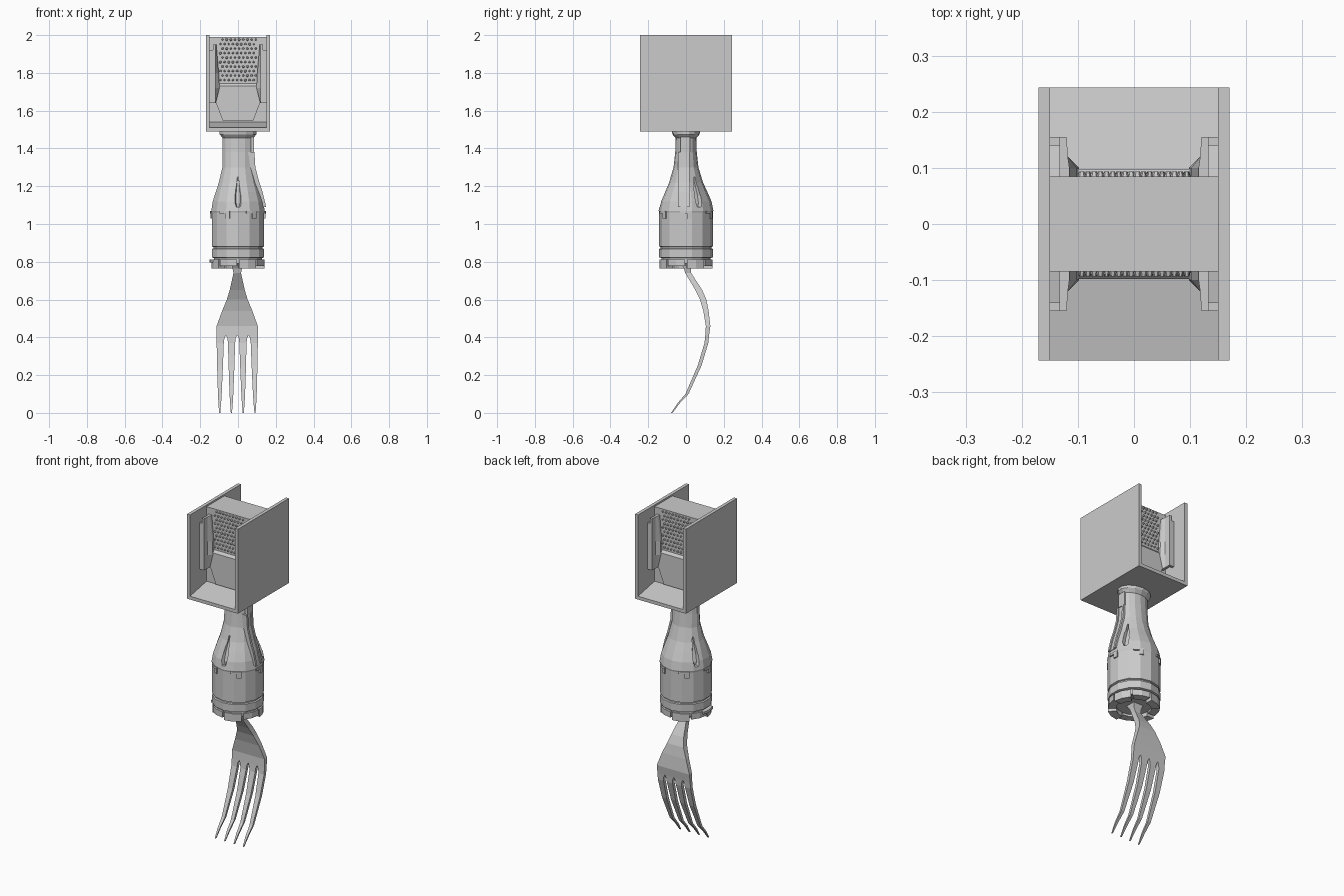
import bpy, bmesh, math, random
from mathutils import Vector

if "Cube" in bpy.data.objects:
    bpy.data.objects.remove(bpy.data.objects["Cube"])

random.seed(4)


def add_mesh(name, bm):
    bmesh.ops.recalc_face_normals(bm, faces=bm.faces)
    me = bpy.data.meshes.new(name)
    bm.to_mesh(me)
    bm.free()
    ob = bpy.data.objects.new(name, me)
    bpy.context.collection.objects.link(ob)
    return ob


def loft(bm, rings):
    """Skin a stack of equally long point rings and cap both ends."""
    vs = [[bm.verts.new(p) for p in r] for r in rings]
    n = len(vs[0])
    for a, b in zip(vs, vs[1:]):
        for i in range(n):
            j = (i + 1) % n
            bm.faces.new((a[i], a[j], b[j], b[i]))
    bm.faces.new(vs[0])
    bm.faces.new(vs[-1])


def box(bm, x0, x1, y0, y1, z0, z1):
    loft(bm, [[(x0, y0, z), (x1, y0, z), (x1, y1, z), (x0, y1, z)] for z in (z0, z1)])


def oval(z, rx, ry, n=14):
    return [(rx * math.cos(2 * math.pi * (i + .5) / n),
             ry * math.sin(2 * math.pi * (i + .5) / n), z) for i in range(n)]


def blade_ring(z, x0, x1, y, t):
    return [(x0, y - t, z), (x1, y - t, z), (x1, y + t, z), (x0, y + t, z)]


# Fork: curved centre line (z -> y)
CURVE = [(0, -.075), (.05, -.04), (.1, .005), (.25, .072), (.37, .108),
         (.46, .117), (.58, .10), (.65, .068), (.74, .012), (.80, 0)]


def curve_y(z):
    for (z0, y0), (z1, y1) in zip(CURVE, CURVE[1:]):
        if z <= z1:
            return y0 + (y1 - y0) * (z - z0) / (z1 - z0)
    return 0


bm = bmesh.new()
loft(bm, [blade_ring(z, -w - .004, w - .004, curve_y(z), t) for z, w, t in
          [(.41, .109, .01), (.46, .109, .012), (.54, .08, .014), (.60, .055, .017),
           (.65, .04, .018), (.74, .02, .016), (.765, .025, .018), (.80, .035, .035)]])
fork_plate = add_mesh("fork_plate", bm)

# Four tapering tines
bm = bmesh.new()
for top, tip in [(-.094, -.097), (-.034, -.035), (.026, .028), (.086, .09)]:
    rings = []
    for z, w, t in [(0, .003, .004), (.05, .007, .006), (.1, .01, .008), (.25, .0155, .010),
                    (.37, .019, .010), (.395, .022, .010), (.41, .029, .010)]:
        c = tip + (top - tip) * z / .41
        rings.append(blade_ring(z, max(c - w, -.113), min(c + w, .105), curve_y(z), t))
    loft(bm, rings)
add_mesh("fork_tines", bm)

# Handle body with flaring neck
bm = bmesh.new()
loft(bm, [oval(*r) for r in [
    (.79, .13, .13), (.82, .13, .13), (.823, .142, .142), (.868, .142, .142),
    (.871, .134, .134), (.878, .134, .134), (.881, .142, .142), (1.06, .142, .142),
    (1.07, .145, .145), (1.12, .137, .135), (1.17, .121, .113), (1.22, .104, .09),
    (1.30, .085, .066), (1.38, .083, .057), (1.455, .083, .055), (1.475, .10, .072),
    (1.495, .10, .075)]])
handle = add_mesh("handle_body", bm)

# Three leaf-shaped recesses cut around the shoulder
for k in range(3):
    a = math.radians(-90 + 120 * k)
    bm = bmesh.new()
    rings = []
    for z, w in [(1.09, .018), (1.11, .031), (1.15, .035), (1.20, .022), (1.25, .006)]:
        r = .128 - max(0, z - 1.11) * .32
        out = Vector((math.cos(a), math.sin(a), 0))
        side = Vector((-out.y, out.x, 0))
        rings.append([out * (r - .012) + side * .3 * w + Vector((0, 0, z)),
                      out * .19 + side * w * 1.2 + Vector((0, 0, z)),
                      out * .19 - side * w * 1.2 + Vector((0, 0, z)),
                      out * (r - .012) - side * .3 * w + Vector((0, 0, z))])
    loft(bm, rings)
    cutter = add_mesh("recess_cutter", bm)
    cutter.hide_render = True
    cutter.hide_viewport = False
    mod = handle.modifiers.new("recess", "BOOLEAN")
    mod.operation = "DIFFERENCE"
    mod.object = cutter
    bpy.context.view_layer.objects.active = handle
    bpy.ops.object.modifier_apply(modifier=mod.name)
    bpy.data.objects.remove(cutter)

# Raised spine on the right side of the neck
bm = bmesh.new()
for y0, y1, pts in [(-.042, -.028, 1), (-.028, .004, 0), (.004, .018, 1)]:
    lift = .010 if pts else .003
    loft(bm, [[(x - .04, y0, z), (x + lift, y0, z), (x + lift, y1, z), (x - .04, y1, z)]
              for z, x in [(1.09, .139), (1.17, .12), (1.22, .103), (1.30, .082), (1.38, .077)]])
box(bm, .05, .085, -.03, .02, 1.38, 1.46)
add_mesh("neck_spine", bm)

# Small lugs under the shoulder and broken teeth on the lower ring
bm = bmesh.new()


def arc_block(a0, a1, r0, r1, z0, z1):
    p = []
    for r, angs in ((r1, (a0, (a0 + a1) / 2, a1)), (r0, (a1, (a0 + a1) / 2, a0))):
        p += [(r * math.cos(math.radians(t)), r * math.sin(math.radians(t))) for t in angs]
    loft(bm, [[(x, y, z) for x, y in p] for z in (z0, z1)])


for a in range(0, 360, 60):
    arc_block(a - 12, a + 12, .12, .147, 1.055, 1.068)
    arc_block(a + 2, a + 12, .12, .147, 1.03, 1.056)
add_mesh("shoulder_lugs", bm)
bm = bmesh.new()
for a in range(0, 360, 45):
    arc_block(a + 2, a + 43, .095, .141, .765 + .012 * (a % 2), .812)
arc_block(165, 200, .12, .152, .797, .812)
add_mesh("lower_ring", bm)

# Head: two side plates, sloping tray floor and central core
bm = bmesh.new()
for s in (-1, 1):
    xs = sorted((s * .17, s * .15))
    box(bm, *xs, -.243, .243, 1.49, 2.0)
add_mesh("side_plates", bm)

bm = bmesh.new()
prof = [(-.243, 1.49), (.243, 1.49), (.243, 1.51), (.085, 1.54), (-.085, 1.54), (-.243, 1.51)]
loft(bm, [[(x, y, z) for y, z in prof] for x in (-.152, .152)])
add_mesh("tray_floor", bm)

bm = bmesh.new()
box(bm, -.152, .152, -.085, .085, 1.52, 1.99)
add_mesh("core", bm)

# Each open side: lower panel, curved side ribs and studded face
panel = bmesh.new()
ribs = bmesh.new()
studs = bmesh.new()
outline = [(-.08, 1.545), (.08, 1.545), (.12, 1.65), (.11, 1.73), (-.11, 1.73), (-.12, 1.65)]
top = [(x * .97, z + .02 if z > 1.7 else z) for x, z in outline]
for sy in (-1, 1):
    loft(panel, [[(x, sy * .08, z) for x, z in top], [(x, sy * .098, z) for x, z in outline]])
    for sx in (-1, 1):
        rings = []
        for z, w in [(1.64, .118), (1.72, .098), (1.80, .102), (1.95, .115)]:
            p = [(.133, .08), (.133, .155), (.12, .155), (.118, .12), (w, .10), (w, .08)]
            rings.append([(sx * x, sy * y, z) for x, y in p])
        loft(ribs, rings)
        # Thin foot flange joining rib and side plate
        box(ribs, *sorted((sx * .133, sx * .152)), *sorted((sy * .14, sy * .155)), 1.64, 1.92)
    for row in range(10):
        for col in range(9):
            x = (col - 4) * .022 + (.011 if row % 2 else 0) - .005
            z = 1.762 + row * .0238
            r = .0075 * random.uniform(.75, 1.1)
            loft(studs, [[(x + k * r * math.cos(t * math.pi / 3), sy * y,
                           z + k * r * math.sin(t * math.pi / 3)) for t in range(6)]
                         for k, y in ((1, .083), (.55, .094))])
add_mesh("lower_panels", panel)
add_mesh("side_ribs", ribs)
add_mesh("grating_studs", studs)
